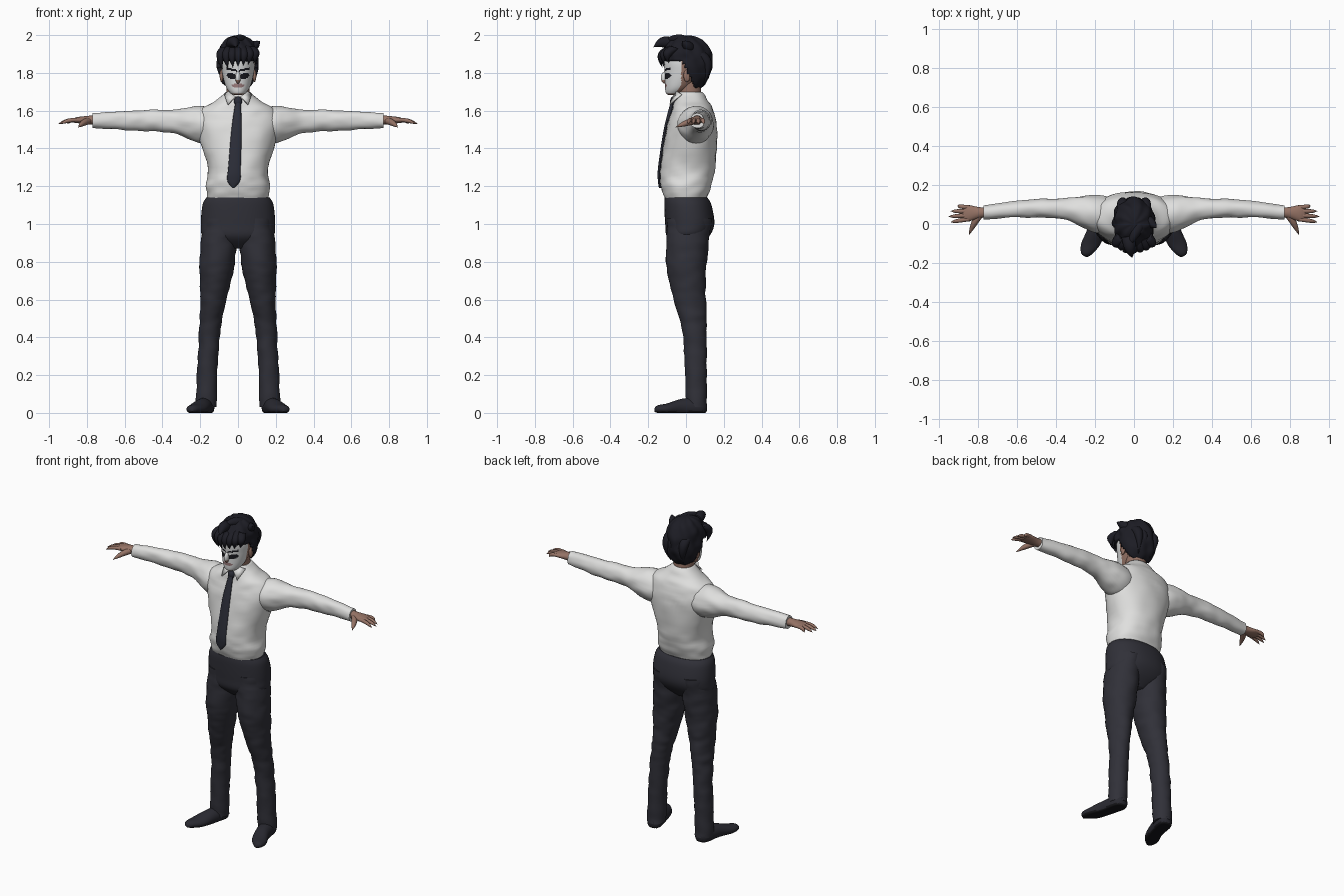
import bpy, bmesh, math
from mathutils import Vector, noise

if "Cube" in bpy.data.objects:
    bpy.data.objects.remove(bpy.data.objects["Cube"])


def material(name, red, green, blue):
    made = bpy.data.materials.new(name)
    made.use_nodes = True
    colour = (red, green, blue, 1)
    made.diffuse_color = colour
    made.node_tree.nodes["Principled BSDF"].inputs["Base Color"].default_value = colour
    return made


shirt_white = material("white shirt", .74, .74, .73)
trouser_cloth = material("dark trousers", .03, .03, .04)
tie_cloth = material("dark tie", .025, .027, .04)
hair_black = material("black hair", .012, .012, .018)
skin = material("skin", .3, .17, .13)
face_white = material("white face paint", .72, .73, .73)
face_black = material("black face paint", .01, .01, .014)
lip_colour = material("faded lips", .33, .2, .2)
shoe_leather = material("dark shoes", .022, .022, .03)
sole_black = material("black soles", .008, .008, .01)

AXIS_X = (Vector((0, 1, 0)), Vector((0, 0, 1)))
AXIS_Y = (Vector((1, 0, 0)), Vector((0, 0, 1)))
AXIS_Z = (Vector((1, 0, 0)), Vector((0, 1, 0)))


def finish(name, bm, materials, rule=None):
    bmesh.ops.recalc_face_normals(bm, faces=bm.faces)
    if rule:
        for face in bm.faces:
            face.material_index = rule(face.calc_center_median())
    mesh = bpy.data.meshes.new(name)
    bm.to_mesh(mesh)
    bm.free()
    part = bpy.data.objects.new(name, mesh)
    bpy.context.collection.objects.link(part)
    for each in materials:
        mesh.materials.append(each)
    bpy.ops.object.select_all(action="DESELECT")
    part.select_set(True)
    bpy.context.view_layer.objects.active = part
    bpy.ops.object.shade_smooth_by_angle(angle=math.radians(50))
    return part


def thicken(part, amount):
    part.modifiers.new("thickness", "SOLIDIFY").thickness = amount


def signed_power(value, exponent):
    return math.copysign(abs(value) ** exponent, value)


def smooth_rings(rings, steps):
    """Pass a smooth spline through every ring."""
    knots = [Vector(ring) for ring in (rings[0], *rings, rings[-1])]
    result = []
    for before, start, end, after in zip(knots, knots[1:], knots[2:], knots[3:]):
        leave, arrive = (end - before) / 2, (after - start) / 2
        for step in range(steps):
            t = step / steps
            ease = t * t * (3 - 2 * t)
            result.append(start.lerp(end, ease) + leave * t * (1 - t) ** 2
                          - arrive * t * t * (1 - t))
    return result + [knots[-1]]


def loft(name, rings, materials, plane=AXIS_Z, side=1, segments=32, steps=6,
         power=2, shape=None, rule=None, keep=None):
    """Skin rings of x, y, z, half width and half depth."""
    bm = bmesh.new()
    loops = []
    for x, y, z, width, depth in smooth_rings(rings, steps):
        middle = Vector((x, y, z))
        loop = []
        for index in range(segments):
            angle = math.tau * index / segments
            across = signed_power(math.cos(angle), 2 / power) * max(width, .001)
            along = signed_power(math.sin(angle), 2 / power) * max(depth, .001)
            point = middle + plane[0] * across + plane[1] * along
            if shape:
                point = shape(point, middle)
            loop.append(bm.verts.new((point.x * side, point.y, point.z)))
        loops.append(loop)
    for lower, upper in zip(loops, loops[1:]):
        for index in range(segments):
            before = index - 1
            bm.faces.new((lower[before], lower[index], upper[index], upper[before]))
    bm.faces.new(loops[0])
    bm.faces.new(loops[-1])
    if keep:
        unwanted = [face for face in bm.faces if not keep(face.calc_center_median())]
        bmesh.ops.delete(bm, geom=unwanted, context="FACES")
    return finish(name, bm, materials, rule)


def stack(*rows):
    """Rings on the centre line, from rows of z, y, half width, half depth."""
    return [(0, y, z, width, depth) for z, y, width, depth in rows]


def ball(name, centre, radii, materials, roundness=2, rows=16, **options):
    x, y, z = centre
    rings = []
    for row in range(rows + 1):
        angle = math.pi * row / rows
        height = signed_power(math.cos(angle), 2 / roundness)
        spread = abs(math.sin(angle)) ** (2 / roundness)
        rings.append((x, y, z + radii[2] * height, radii[0] * spread, radii[1] * spread))
    return loft(name, rings, materials, steps=1, **options)


def limb(name, start, bend, tip, radius, materials, taper, side=1):
    """Round tapering tube along a bent path."""
    start, bend, tip = Vector(start), Vector(bend), Vector(tip)
    direction = (tip - start).normalized()
    across = direction.orthogonal().normalized()
    rings = []
    for t in (step / 8 for step in range(9)):
        middle = start.lerp(bend, t).lerp(bend.lerp(tip, t), t)
        size = radius * (1 - t ** taper)
        rings.append((*middle, size, size))
    loft(name, rings, materials, (across, direction.cross(across)), side, 14, 2)


def folds(point, middle):
    """Soft cloth wrinkles."""
    ripple = noise.noise(Vector((point.x, point.y, point.z * 2)) * 13)
    return point + (point - middle).normalized() * ripple * .006


def clumps(point, middle):
    """Uneven strands of hair."""
    wave = math.sin(math.atan2(point.y, point.x) * 9 + point.z * 30) * .004
    return point + (point - middle).normalized() * (wave + noise.noise(point * 20) * .008)


# Shirt with collar band, and trousers seat
loft("shirt_body", stack(
    (1.13, 0, .16, .11), (1.2, 0, .17, .133), (1.3, .01, .16, .145), (1.5, .03, .215, .135),
    (1.6, .035, .2, .11), (1.65, .03, .12, .09), (1.7, .025, .063, .062)),
    [shirt_white], segments=56, power=2.2, shape=folds)
loft("trousers_seat", stack(
    (.87, .01, .05, .05), (.93, .01, .18, .11), (1, .02, .196, .13),
    (1.1, .01, .188, .125), (1.14, 0, .168, .113)), [trouser_cloth], segments=48, power=2.2)
loft("neck", stack((1.62, .025, .06, .06), (1.8, .01, .06, .065)), [skin])


# Tie swaying to one side
def sway(point, middle):
    return point - Vector((.055 * (1.64 - middle.z), 0, 0))


loft("tie", stack(
    (1.64, -.073, .015, .01), (1.5, -.108, .027, .01), (1.3, -.138, .033, .01),
    (1.23, -.139, .034, .01), (1.19, -.138, .003, .005)), [tie_cloth], segments=16, shape=sway)
ball("tie_knot", (0, -.068, 1.65), (.022, .016, .025), [tie_cloth])


def flatten_sole(point, middle):
    return Vector((point.x, point.y, max(point.z, 0)))


for side, word in ((1, "left"), (-1, "right")):
    # Trouser leg and shoe
    loft(word + "_trouser_leg", [
        (.095, .02, 1.03, .09, .12), (.11, .003, .8, .094, .107), (.13, .02, .6, .07, .085),
        (.152, .047, .4, .054, .063), (.17, .055, .03, .055, .055)],
        [trouser_cloth], side=side, steps=14, shape=folds)
    loft(word + "_shoe", [
        (.17, .11, .03, .02, .02), (.17, .08, .03, .045, .05), (.19, -.02, .03, .047, .045),
        (.22, -.1, .02, .05, .03), (.24, -.15, .02, .03, .02), (.242, -.168, .015, .006, .008)],
        [shoe_leather, sole_black], AXIS_Y, side, shape=flatten_sole,
        rule=lambda centre: int(centre.z < .008))
    # Sleeve
    loft(word + "_sleeve", [
        (.1, .05, 1.52, .08, .08), (.2, .052, 1.527, .095, .098), (.35, .075, 1.544, .056, .062),
        (.55, .08, 1.548, .045, .054), (.77, .06, 1.548, .037, .038)],
        [shirt_white], AXIS_X, side, steps=12, shape=folds)
    # Hand
    loft(word + "_palm", [
        (.74, .06, 1.55, .026, .026), (.79, .058, 1.55, .028, .023),
        (.85, .055, 1.55, .042, .016), (.88, .055, 1.547, .034, .009)], [skin], AXIS_X, side)
    for index, finger in enumerate(("index", "middle", "ring", "little")):
        root, end = .025 + .02 * index, .01 + .028 * index
        reach = .95 - .012 * (index - 1) ** 2
        limb(f"{word}_{finger}_finger", (.84, root, 1.55), (.9, (root + end) / 2, 1.555),
             (reach, end, 1.53), .011, [skin], 5, side)
    limb(word + "_thumb", (.79, .045, 1.545), (.82, .01, 1.54), (.845, -.056, 1.512),
         .018, [skin], 3, side)
    # Collar flap and ear
    bm = bmesh.new()
    corners = ((.012, -.064, 1.672), (.045, -.045, 1.7), (.07, -.02, 1.685), (.052, -.082, 1.63))
    bm.faces.new([bm.verts.new((x * side, y, z)) for x, y, z in corners])
    thicken(finish(word + "_collar_flap", bm, [shirt_white]), .008)
    ball(word + "_ear", (.087, .005, 1.785), (.01, .018, .033), [skin], side=side, segments=16)


# Head painted by region: skin, white, black eyes and brows, lips
def face_rule(centre):
    if centre.y > -.025 - max(0, 1.74 - centre.z) * .6 or centre.z < 1.69:
        return 0
    offset = abs(centre.x) - .035
    height = centre.z - 1.785 - offset * .2
    eye = math.hypot(offset / .025, height / .016) < 1
    brow = abs(offset) < .028 and abs(height - .032) < .005
    if eye or brow:
        return 2
    return 3 if math.hypot(centre.x / .034, (centre.z - 1.733) / .01) < 1 else 1


loft("head", stack(
    (1.682, -.073, .02, .02), (1.695, -.06, .042, .047), (1.73, -.035, .065, .076),
    (1.8, -.005, .084, .108), (1.87, 0, .089, .114), (1.95, .01, .07, .085),
    (1.98, .01, .03, .035)), [skin, face_white, face_black, lip_colour],
    segments=96, steps=14, rule=face_rule)
ball("nose", (0, -.112, 1.775), (.014, .021, .032), [face_white, skin],
     rule=lambda centre: int(centre.z < 1.76))

# Hair shell with a swept hairline
hair = ball("hair_shell", (0, .006, 1.85), (.108, .132, .148), [hair_black], 2.3, 48,
            segments=64, shape=clumps,
            keep=lambda centre: centre.z > 1.862 - max(0, centre.y + .02) * 2)
thicken(hair, .02)

# Fringe, nape and loose locks
for index in range(7):
    x = (index - 3) * .027
    curve = 6 * x * x
    limb(f"fringe_lock_{index}", (x * .8, -.06, 1.93), (x * 1.4, curve - .165, 1.9),
         (x, curve - .13, 1.835 + x * .2), .028, [hair_black], 2)
for index in range(4):
    x = (index - 1.5) * .035
    limb(f"nape_lock_{index}", (x, .06, 1.91), (x * 1.3, .15, 1.86),
         (x * .8, .09, 1.735), .032, [hair_black], 2)
limb("front_tuft", (-.03, -.06, 1.95), (-.02, -.14, 1.98), (-.01, -.172, 1.935),
     .035, [hair_black], 2)
limb("crown_lock", (.03, 0, 1.965), (0, -.06, 1.99), (-.03, -.12, 1.97), .03, [hair_black], 2)
limb("side_spike", (.06, .02, 1.93), (.1, 0, 1.95), (.115, -.02, 1.968), .03, [hair_black], 2)
